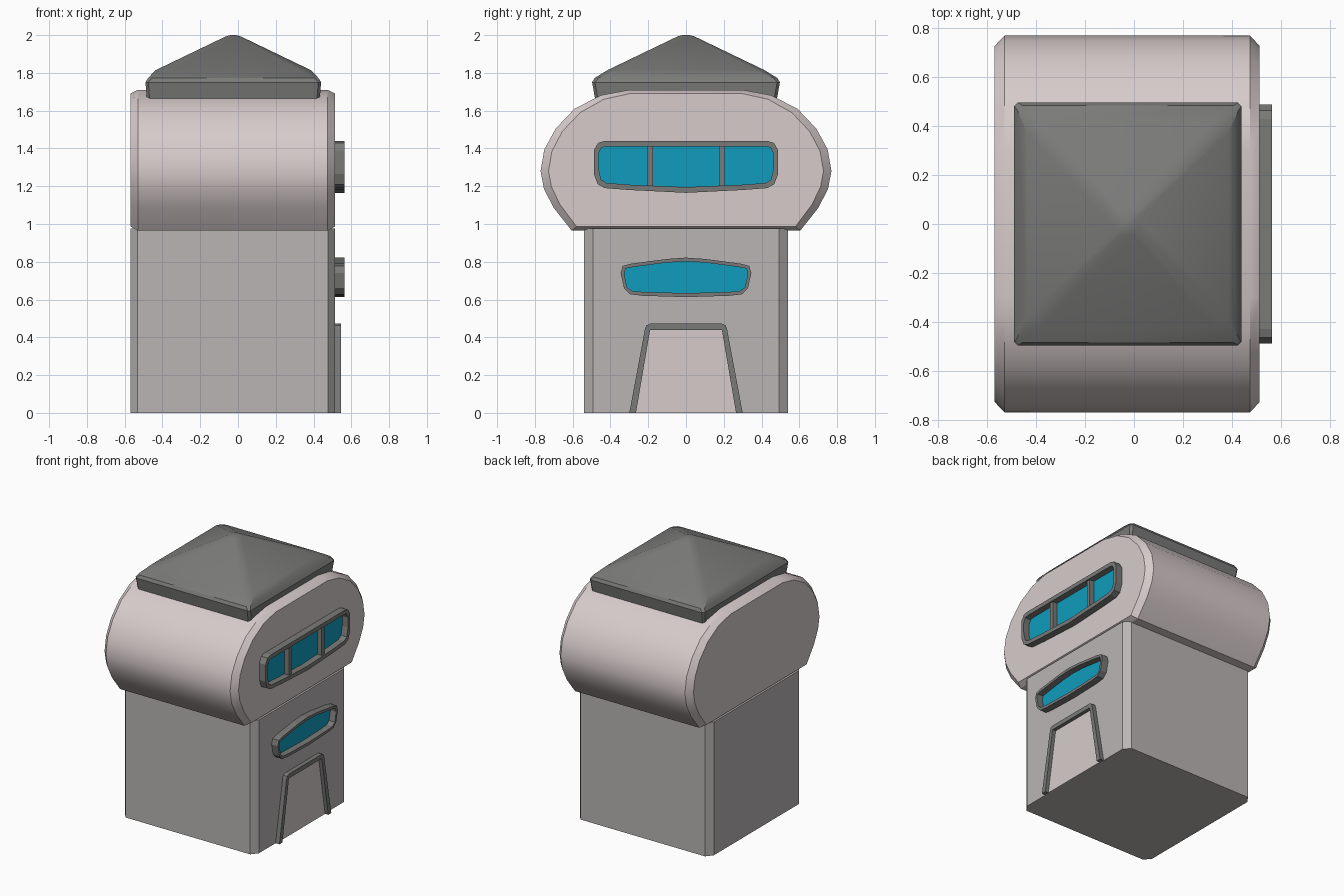
import bpy, bmesh, math

if "Cube" in bpy.data.objects:
    bpy.data.objects.remove(bpy.data.objects["Cube"])


def material(name, srgb):
    m = bpy.data.materials.new(name)
    lin = [c / 12.92 if c <= 0.04045 else ((c + 0.055) / 1.055) ** 2.4 for c in (v / 255 for v in srgb)]
    m.diffuse_color = (*lin, 1)
    m.use_nodes = True
    m.node_tree.nodes["Principled BSDF"].inputs["Base Color"].default_value = m.diffuse_color
    return m


PINK = material("pale_pink_plaster", (215, 203, 203))
GREY = material("light_grey_wall", (185, 181, 180))
DARK = material("dark_grey_trim", (122, 122, 121))
BLUE = material("blue_glass", (16, 156, 189))


def loft(name, rings, mat, capped=True, smooth=0):
    """Bridge equal-length rings of 3D points; optionally cap and smooth by angle."""
    bm = bmesh.new()
    vs = [[bm.verts.new(p) for p in r] for r in rings]
    for a, b in zip(vs, vs[1:]):
        for i in range(len(a)):
            j = (i + 1) % len(a)
            bm.faces.new((a[i], a[j], b[j], b[i]))
    if capped:
        bm.faces.new(vs[0])
        bm.faces.new(vs[-1])
    bmesh.ops.recalc_face_normals(bm, faces=bm.faces)
    if smooth:
        for f in bm.faces:
            f.smooth = True
        for e in bm.edges:
            e.smooth = e.is_manifold and e.calc_face_angle() < math.radians(smooth)
    me = bpy.data.meshes.new(name)
    bm.to_mesh(me)
    bm.free()
    me.materials.append(mat)
    ob = bpy.data.objects.new(name, me)
    bpy.context.collection.objects.link(ob)
    return ob


def mirrored(half):
    """Close a (y, z) half outline by mirroring it across y = 0."""
    return half + [(-y, z) for y, z in reversed(half) if y > 0]


def at_x(outline, x):
    return [(x, y, z) for y, z in outline]


def octagon(cx, hx, hy, cut_x, cut_y, z):
    q = [(hx, hy - cut_y), (hx - cut_x, hy)]
    pts = q + [(-x, y) for x, y in q[::-1]]
    pts += [(-x, -y) for x, y in pts]
    return [(cx + x, y, z) for x, y in pts]


# Lower storey with chamfered corners
loft("lower_storey", [octagon(-0.028, 0.542, 0.54, 0.038, 0.048, z) for z in (0, 0.975)], GREY)

# Rounded upper storey with bevelled ends
outer = mirrored([(0.3, 1.71), (0.45, 1.682), (0.59, 1.61), (0.69, 1.505), (0.75, 1.395),
                  (0.77, 1.28), (0.752, 1.185), (0.70, 1.085), (0.605, 0.965)])
inner = mirrored([(0.3, 1.69), (0.435, 1.66), (0.56, 1.59), (0.655, 1.49), (0.71, 1.385),
                  (0.728, 1.28), (0.712, 1.195), (0.665, 1.10), (0.58, 0.987)])
loft("upper_storey", [at_x(inner, -0.57), at_x(outer, -0.53), at_x(outer, 0.475), at_x(inner, 0.514)],
     PINK, smooth=28)

# Hipped roof with softened hips and a small flat peak
cx = -0.025
loft("roof", [octagon(cx, 0.458, 0.482, 0.015, 0.015, 1.665),
              octagon(cx, 0.465, 0.497, 0.015, 0.015, 1.75),
              octagon(cx, 0.452, 0.485, 0.02, 0.02, 1.772),
              octagon(cx, 0.41, 0.415, 0.06, 0.045, 1.815),
              octagon(cx, 0.04, 0.045, 0.014, 0.02, 1.993),
              octagon(cx, 0.015, 0.018, 0.005, 0.008, 2.0)], DARK, smooth=24)


def window(name, out_half, in_half, front):
    """Raised frame around a recessed pane."""
    o, i = mirrored(out_half), mirrored(in_half)
    loft(name + "_frame", [at_x(o, 0.5), at_x(o, front), at_x(i, front), at_x(i, 0.5)], DARK, capped=False)
    loft(name + "_glass", [at_x(i, 0.511), at_x(i, 0.519)], BLUE)


# Long upper window with two mullions
window("upper_window",
       [(0, 1.44), (0.43, 1.44), (0.465, 1.43), (0.488, 1.39), (0.488, 1.265),
        (0.467, 1.21), (0.43, 1.19), (0.3, 1.18), (0, 1.165)],
       [(0, 1.41), (0.42, 1.41), (0.448, 1.405), (0.464, 1.37), (0.464, 1.3),
        (0.45, 1.235), (0.42, 1.217), (0.3, 1.208), (0, 1.195)], 0.565)
for side, y in (("left", -0.19), ("right", 0.19)):
    bar = [(y - 0.015, 1.19), (y + 0.015, 1.19), (y + 0.015, 1.42), (y - 0.015, 1.42)]
    loft("mullion_" + side, [at_x(bar, 0.511), at_x(bar, 0.555)], DARK)

# Small lower window
window("lower_window",
       [(0, 0.822), (0.1, 0.815), (0.29, 0.79), (0.335, 0.778), (0.346, 0.74),
        (0.328, 0.66), (0.295, 0.628), (0.23, 0.62), (0, 0.613)],
       [(0, 0.802), (0.1, 0.796), (0.28, 0.772), (0.32, 0.764), (0.327, 0.735),
        (0.312, 0.665), (0.285, 0.645), (0.22, 0.64), (0, 0.634)], 0.565)

# Tapered doorway: raised surround and thin door plate
o = [(0.3, 0), (0.217, 0.445), (0.21, 0.463), (0.19, 0.472)]
i = [(0.265, 0), (0.19, 0.44)]
surround = o + [(-y, z) for y, z in o[::-1]] + [(-y, z) for y, z in i] + i[::-1]
loft("door_surround", [at_x(surround, 0.505), at_x(surround, 0.545)], DARK)
door = mirrored(i)
loft("door", [at_x(door, 0.512), at_x(door, 0.519)], PINK)
